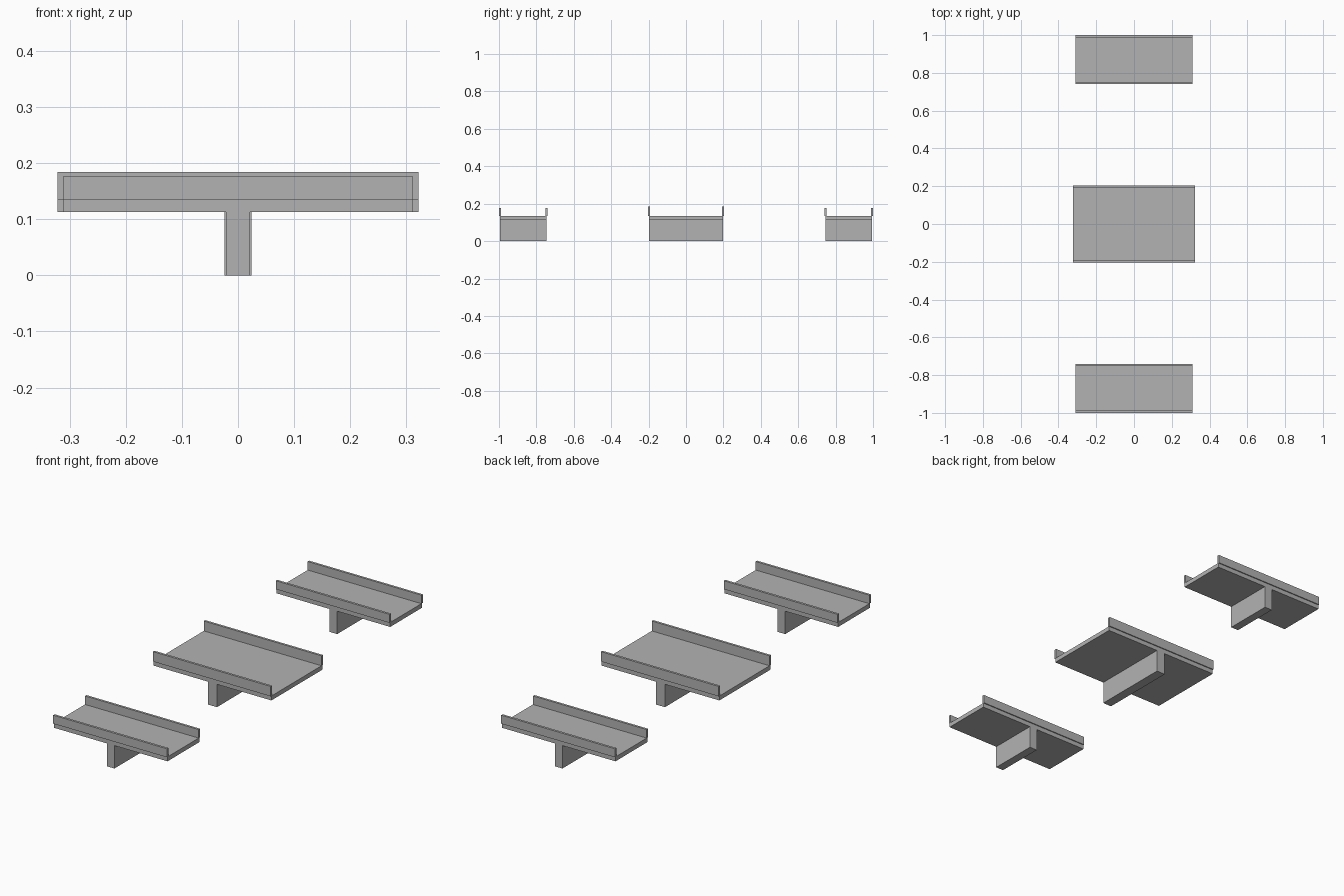
import bpy
import bmesh
from mathutils import Vector

if "Cube" in bpy.data.objects:
    bpy.data.objects.remove(bpy.data.objects["Cube"])

grey = bpy.data.materials.new("plain grey")
grey.diffuse_color = (0.45, 0.45, 0.45, 1)
grey.use_nodes = True
grey.node_tree.nodes["Principled BSDF"].inputs["Base Color"].default_value = grey.diffuse_color


def box(name, x, y, z):
    """Box spanning the (low, high) pairs x, y and z."""
    bm = bmesh.new()
    bmesh.ops.create_cube(bm, size=1)
    for v in bm.verts:
        v.co = Vector([r[0] if c < 0 else r[1] for c, r in zip(v.co, (x, y, z))])
    mesh = bpy.data.meshes.new(name)
    bm.to_mesh(mesh)
    bm.free()
    mesh.materials.append(grey)
    obj = bpy.data.objects.new(name, mesh)
    bpy.context.collection.objects.link(obj)


DECK_LOW, DECK_TOP = 0.113, 0.135
RAIL, LIP = 0.0115, 0.005   # rail thickness and its overhang past the deck


def tray(label, cy, half_x, half_y, stem, top):
    """Railed deck on a full-depth central stem."""
    deck_y = (cy - half_y, cy + half_y)
    box(label + "_stem", (-stem, stem), deck_y, (0, DECK_LOW))
    box(label + "_deck", (-half_x, half_x), deck_y, (DECK_LOW, DECK_TOP))
    # Rails along both long edges
    for side, s in (("front", -1), ("back", 1)):
        outer = cy + s * (half_y + LIP)
        y = sorted((outer, outer - s * RAIL))
        box(f"{label}_{side}_rail", (-half_x, half_x), y, (DECK_TOP, top))


tray("front_tray", -0.87, 0.311, 0.125, 0.021, 0.177)
tray("middle_tray", 0.0, 0.322, 0.199, 0.024, 0.184)
tray("back_tray", 0.87, 0.311, 0.125, 0.021, 0.177)
